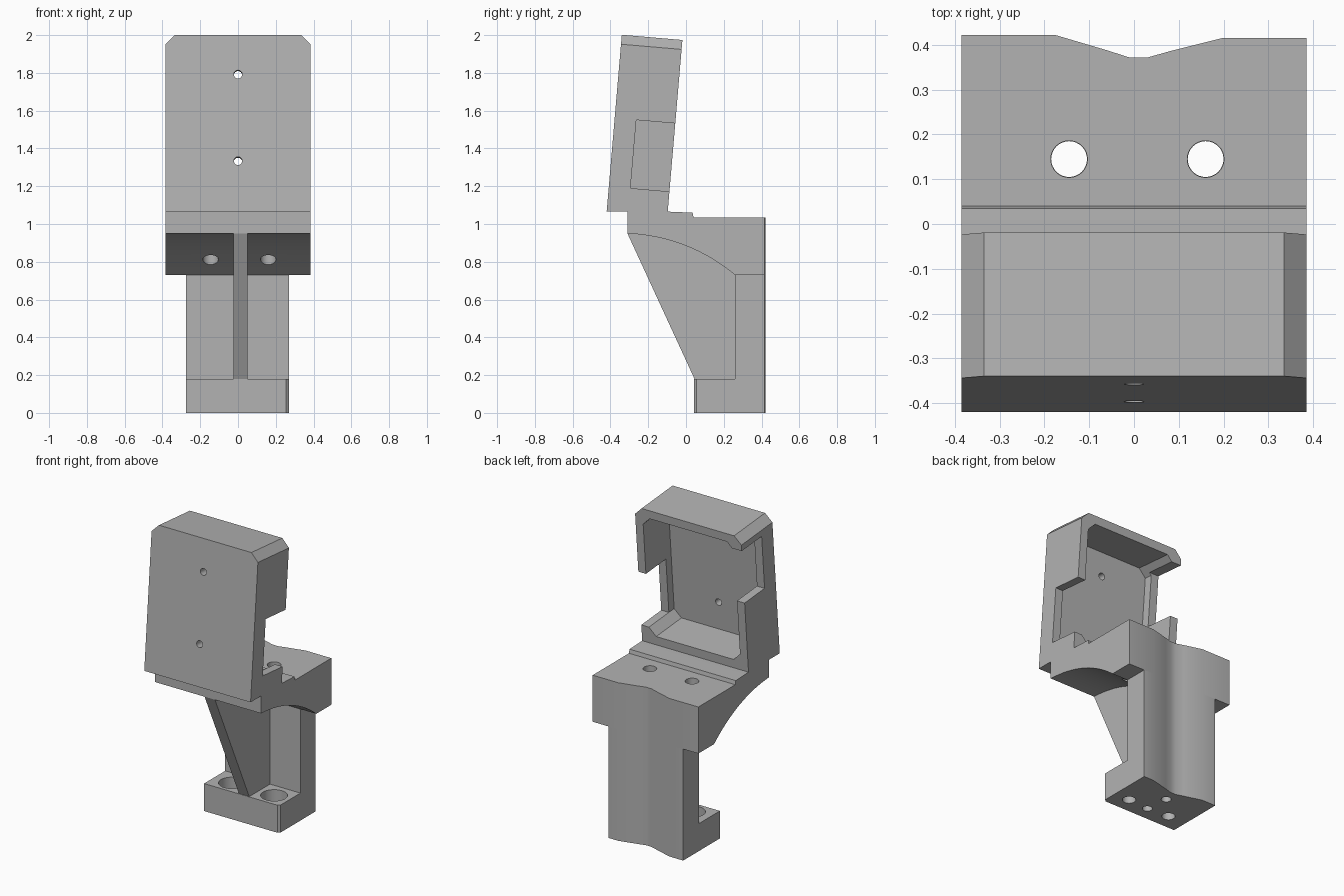
import bpy
import bmesh
from math import atan2
from mathutils import Matrix, Vector

cube = bpy.data.objects.get("Cube")
if cube:
    bpy.data.objects.remove(cube, do_unlink=True)

GREY = bpy.data.materials.new("plain grey")
GREY.use_nodes = True
tone = (0.45, 0.45, 0.45, 1)
GREY.diffuse_color = tone
GREY.node_tree.nodes["Principled BSDF"].inputs["Base Color"].default_value = tone


def prism(name, outline, axis, start, end, matrix=None):
    """Extrude a 2D outline along an axis: x takes (y, z), y takes (x, z), z takes (x, y)."""
    place = {"x": lambda a, b: (start, a, b),
             "y": lambda a, b: (a, start, b),
             "z": lambda a, b: (a, b, start)}[axis]
    direction = Vector([axis == c for c in "xyz"]) * (end - start)
    bm = bmesh.new()
    face = bm.faces.new([bm.verts.new(place(a, b)) for a, b in outline])
    top = bmesh.ops.extrude_face_region(bm, geom=[face])["geom"]
    bmesh.ops.translate(bm, vec=direction,
                        verts=[v for v in top if isinstance(v, bmesh.types.BMVert)])
    bmesh.ops.recalc_face_normals(bm, faces=bm.faces)
    if matrix:
        bm.transform(matrix)
    return to_object(name, bm)


def drill(name, radius, depth, matrix):
    """Cylinder along local z, centred on the matrix origin."""
    bm = bmesh.new()
    bmesh.ops.create_cone(bm, cap_ends=True, segments=32, radius1=radius,
                          radius2=radius, depth=depth, matrix=matrix)
    return to_object(name, bm)


def to_object(name, bm):
    mesh = bpy.data.meshes.new(name)
    bm.to_mesh(mesh)
    bm.free()
    mesh.materials.append(GREY)
    obj = bpy.data.objects.new(name, mesh)
    bpy.context.collection.objects.link(obj)
    return obj


def rect(a0, a1, b0, b1):
    return [(a0, b0), (a1, b0), (a1, b1), (a0, b1)]


def carve(obj, cutters):
    """Subtract the cutters, bake the result and remove the cutters."""
    for cutter in cutters:
        mod = obj.modifiers.new("cut", "BOOLEAN")
        mod.operation, mod.solver, mod.object = "DIFFERENCE", "EXACT", cutter
    bpy.context.view_layer.update()
    baked = obj.evaluated_get(bpy.context.evaluated_depsgraph_get())
    mesh = bpy.data.meshes.new_from_object(baked)
    obj.modifiers.clear()
    obj.data = mesh
    for cutter in cutters:
        bpy.data.objects.remove(cutter, do_unlink=True)


def smooth(obj):
    bpy.ops.object.select_all(action="DESELECT")
    obj.select_set(True)
    bpy.context.view_layer.objects.active = obj
    bpy.ops.object.shade_smooth_by_angle(angle=0.5)


HALF = 0.385          # half width of the bracket
SEAT = 1.065          # height where the tray meets the bracket
HOLES = (-0.145, 0.16)
HOLE_Y = 0.145

# Leaning tray, built upright in its own frame and tilted back
tilt = Matrix.Translation((0, -0.42, SEAT)) @ Matrix.Rotation(-atan2(0.08, 0.935), 4, "X")
tray = prism("tray", [(-HALF, 0), (HALF, 0), (HALF, 0.89), (0.335, 0.94),
                      (-0.335, 0.94), (-HALF, 0.89)], "y", 0, 0.322, tilt)
bm = bmesh.new()
bm.from_mesh(tray.data)
cut = bmesh.ops.bisect_plane(bm, geom=bm.verts[:] + bm.edges[:] + bm.faces[:],
                             plane_co=(0, 0, SEAT), plane_no=(0, 0, 1), clear_inner=True)
bmesh.ops.holes_fill(bm, edges=[e for e in bm.edges if e.is_boundary])
bmesh.ops.recalc_face_normals(bm, faces=bm.faces)
bm.to_mesh(tray.data)
bm.free()

# Chamfered pocket, a side opening on each side at different heights, pin holes
cx, low, high, c = 0.33, 0.085, 0.885, 0.05
pocket = [(-cx, low + c), (-cx + c, low), (cx - c, low), (cx, low + c),
          (cx, high - c), (cx - c, high), (c - cx, high), (-cx, high - c)]
cutters = [prism("pocket", pocket, "y", 0.06, 0.5, tilt),
           prism("left_opening", rect(0.28, 0.5, 0.135, 0.497), "y", 0.115, 0.5, tilt),
           prism("right_opening", rect(-0.5, -0.28, 0.497, 0.85), "y", 0.115, 0.5, tilt)]
for u in (0.27, 0.73):
    at = tilt @ Matrix.Translation((0, 0, u)) @ Matrix.Rotation(1.5708, 4, "X")
    cutters.append(drill("pin_hole", 0.022, 0.3, at))
carve(tray, cutters)


def back_groove():
    return prism("groove", [(-0.5, 0.422), (-0.175, 0.422), (-0.06, 0.388), (-0.01, 0.372),
                            (0.03, 0.372), (0.08, 0.386), (0.2, 0.416), (0.5, 0.415),
                            (0.5, 0.6), (-0.5, 0.6)], "z", -0.1, 1.2)


# Wide shelf with an arched underside
start, bend, stop = Vector((0.26, 0.73)), Vector((0.01, 0.935)), Vector((-0.31, 0.95))
arch = []
for i in range(17):
    t = i / 16
    arch.append(tuple(start * (1 - t) ** 2 + bend * 2 * t * (1 - t) + stop * t * t))
shelf = prism("shelf", [(-0.31, SEAT), (-0.085, SEAT), (0.035, 1.06), (0.04, 1.035),
                        (0.45, 1.035), (0.45, 0.73)] + arch, "x", -HALF, HALF)
carve(shelf, [back_groove()] + [
    drill("bolt_hole", 0.041, 0.8, Matrix.Translation((x, HOLE_Y, 0.9))) for x in HOLES])

# Upright column behind the foot
column = prism("column", rect(-0.275, 0.27, 0.26, 0.45), "z", 0, 0.73)
carve(column, [back_groove(),
               drill("small_hole", 0.03, 0.3, Matrix.Translation((-0.005, 0.291, 0)))])

# Foot with counterbored bolt holes and a central blind hole
foot = prism("foot", [(-0.275, 0.26), (-0.275, 0.042), (0.255, 0.042),
                      (0.27, 0.055), (0.27, 0.26)], "z", 0, 0.18)
cutters = [drill("small_hole", 0.03, 0.28, Matrix.Translation((0.01, 0.135, 0)))]
for x in HOLES:
    cutters.append(drill("bolt_hole", 0.04, 0.6, Matrix.Translation((x, HOLE_Y, 0))))
    cutters.append(drill("counterbore", 0.08, 0.2, Matrix.Translation((x, HOLE_Y, 0.18))))
carve(foot, cutters)

# Triangular stiffening rib
rib = prism("rib", [(-0.31, 0.95), (0.045, 0.18), (0.28, 0.18), (0.28, 1.0), (-0.3, 1.0)],
            "x", -0.025, 0.05)

for part in (tray, shelf, column, foot, rib):
    smooth(part)
